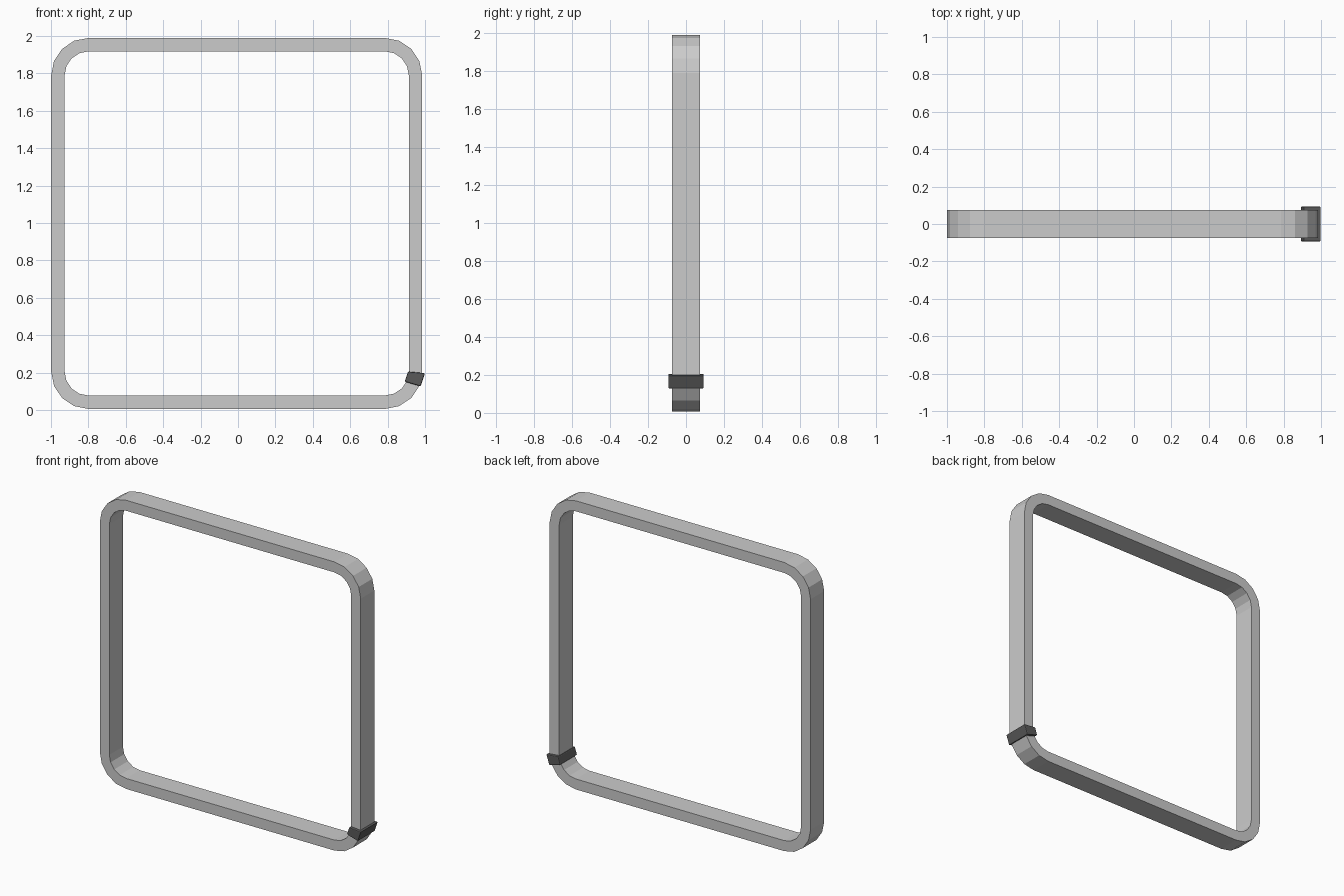
import bpy, bmesh, math

if "Cube" in bpy.data.objects:
    bpy.data.objects.remove(bpy.data.objects["Cube"])

def prism(name, loops, depth):
    """Extrude an x-z outline (or outer + inner ring pair) along y."""
    bm = bmesh.new()
    n = len(loops[0])
    rings = [[[bm.verts.new((x, y, z)) for x, z in loop] for loop in loops]
             for y in (-depth, depth)]
    for i in range(n):
        j = (i + 1) % n
        for k in range(len(loops)):
            bm.faces.new((rings[0][k][i], rings[0][k][j], rings[1][k][j], rings[1][k][i]))
        if len(loops) == 2:
            for r in rings:
                bm.faces.new((r[0][i], r[0][j], r[1][j], r[1][i]))
    if len(loops) == 1:
        for r in rings:
            bm.faces.new(r[0])
    bmesh.ops.recalc_face_normals(bm, faces=bm.faces)
    mesh = bpy.data.meshes.new(name)
    bm.to_mesh(mesh)
    bm.free()
    obj = bpy.data.objects.new(name, mesh)
    bpy.context.collection.objects.link(obj)
    return obj

CX, CZ, HALF, R, T = -0.007, 0.998, 0.992, 0.2, 0.072

def rounded_square(radius, segments=4):
    pts = []
    c = HALF - R
    for q, (sx, sz) in enumerate(((1, 1), (-1, 1), (-1, -1), (1, -1))):
        for s in range(segments + 1):
            a = math.pi / 2 * (q + s / segments)
            pts.append((CX + sx * c + radius * math.cos(a),
                        CZ + sz * c + radius * math.sin(a)))
    return pts

# Square band with faceted rounded corners
prism("frame_band", [rounded_square(R), rounded_square(R - T)], 0.074)

# Dark wedge-shaped clasp around the lower right bend
clasp = prism("clasp", [[(0.909, 0.206), (1.0, 0.197), (0.976, 0.127), (0.891, 0.152)]], 0.093)
bevel = clasp.modifiers.new("soft_edges", 'BEVEL')
bevel.width = 0.006
bevel.segments = 2
dark = bpy.data.materials.new("dark_grey")
dark.diffuse_color = (0.1, 0.1, 0.1, 1)
dark.use_nodes = True
dark.node_tree.nodes["Principled BSDF"].inputs["Base Color"].default_value = dark.diffuse_color
clasp.data.materials.append(dark)
